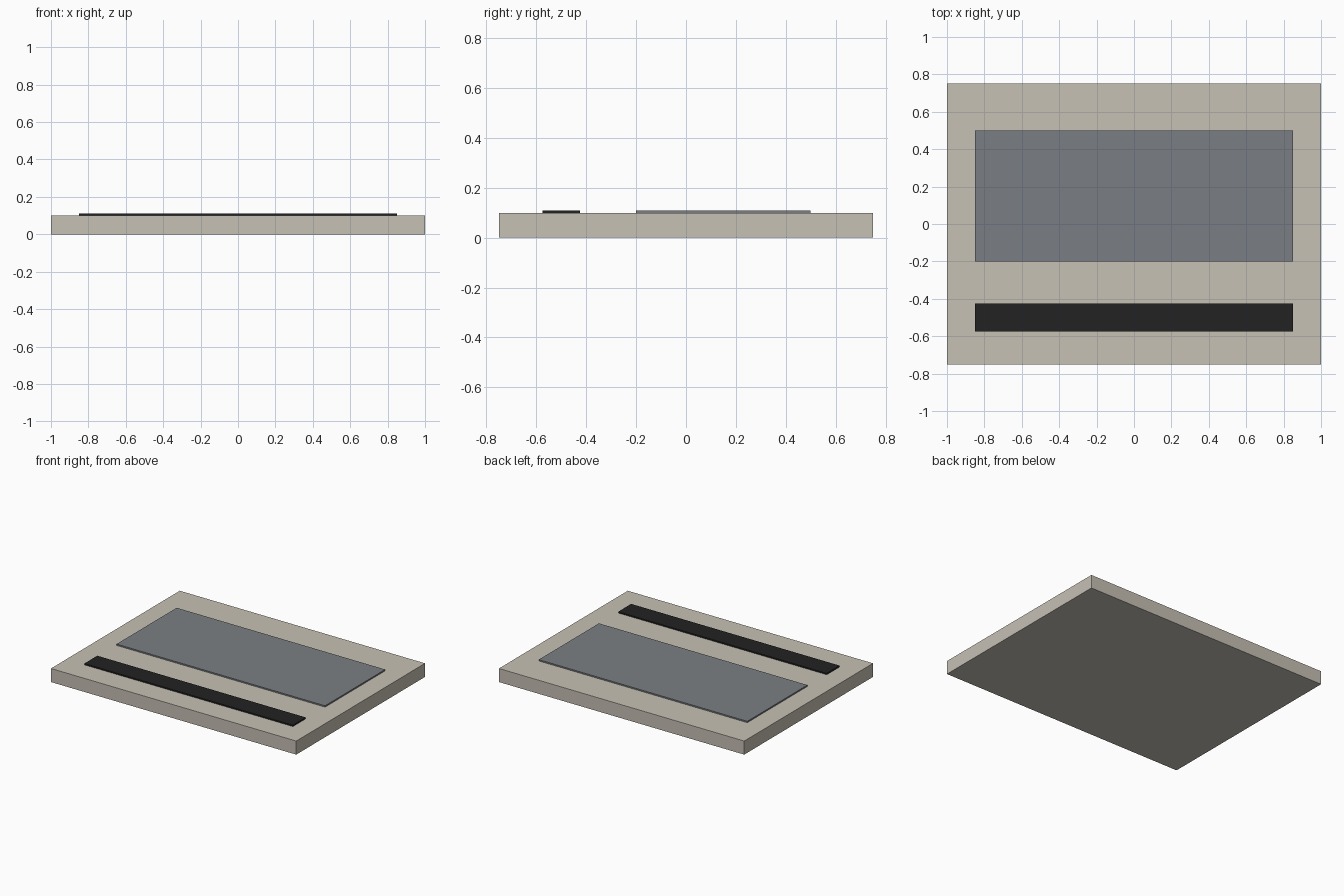
import bpy
import bmesh

if "Cube" in bpy.data.objects:
    bpy.data.objects.remove(bpy.data.objects["Cube"])


def material(name, color):
    m = bpy.data.materials.new(name)
    m.diffuse_color = (*color, 1.0)
    m.use_nodes = True
    m.node_tree.nodes["Principled BSDF"].inputs["Base Color"].default_value = m.diffuse_color
    return m


def box(name, lo, hi, mat):
    """Axis-aligned box from its two extreme corners."""
    bm = bmesh.new()
    bmesh.ops.create_cube(bm, size=1.0)
    for v in bm.verts:
        for i in range(3):
            v.co[i] = lo[i] + (v.co[i] + 0.5) * (hi[i] - lo[i])
    mesh = bpy.data.meshes.new(name)
    bm.to_mesh(mesh)
    bm.free()
    mesh.materials.append(mat)
    obj = bpy.data.objects.new(name, mesh)
    bpy.context.collection.objects.link(obj)
    return obj


beige = material("warm beige", (0.57, 0.533, 0.46))
grey = material("slate grey", (0.195, 0.212, 0.227))
black = material("near black", (0.016, 0.016, 0.016))

# Base slab
box("base_slab", (-1, -0.75, 0), (1, 0.75, 0.10), beige)
# Large raised panel towards the back
box("main_panel", (-0.85, -0.20, 0.10), (0.85, 0.50, 0.11), grey)
# Narrow dark strip near the front edge
box("front_strip", (-0.85, -0.575, 0.10), (0.85, -0.425, 0.11), black)
